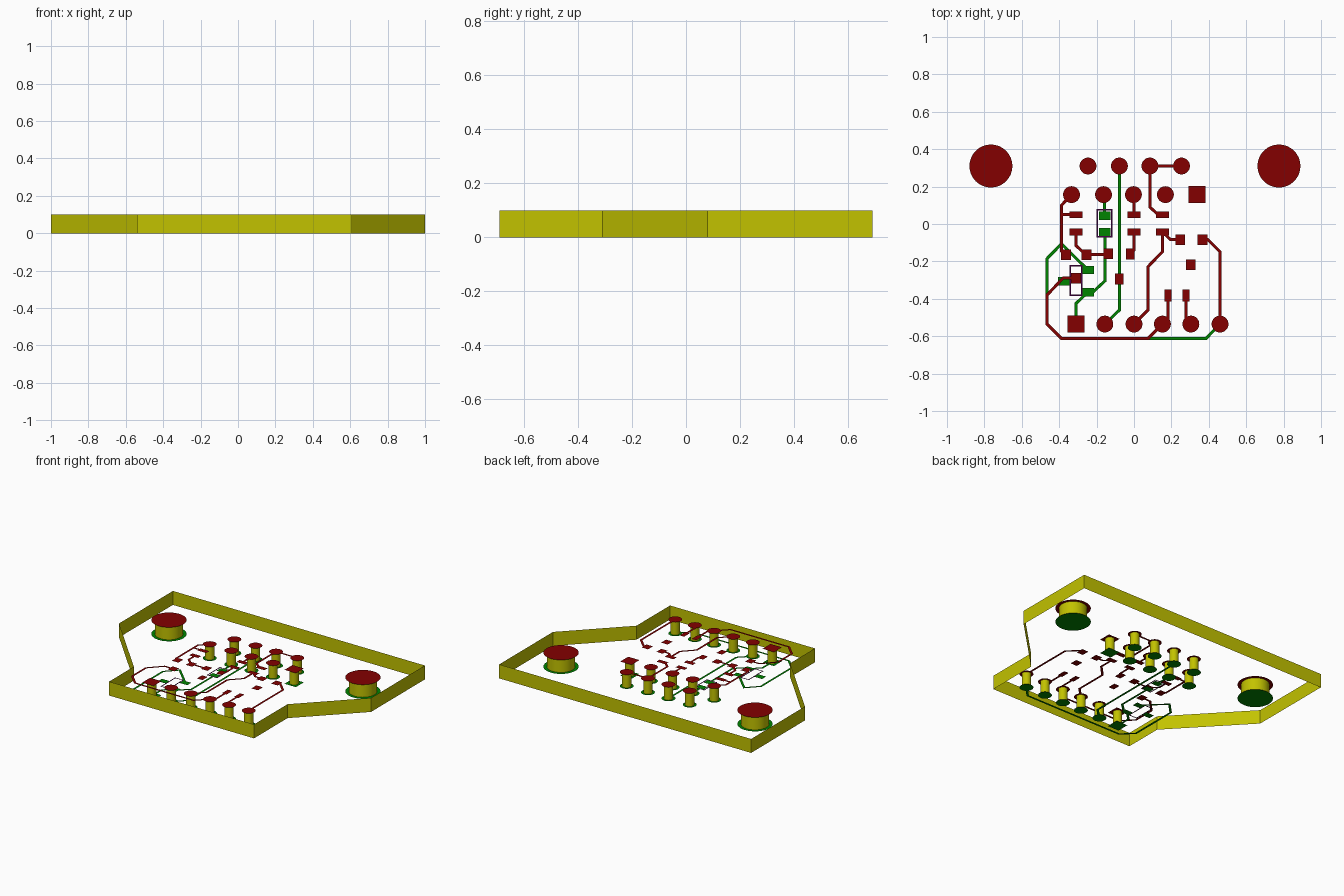
import bpy
import bmesh
import math
from mathutils import Vector

cube = bpy.data.objects.get("Cube")
if cube:
    bpy.data.objects.remove(cube, do_unlink=True)

TOP, BOTTOM = 0.1, 0.0
TRACE_WIDTH = 0.016
SMALL_PAD, SMALL_HOLE = 0.045, 0.03
LARGE_PAD, LARGE_HOLE = 0.115, 0.092


def material(name, color):
    mat = bpy.data.materials.new(name)
    mat.use_nodes = True
    rgba = (*color, 1)
    mat.diffuse_color = rgba
    mat.node_tree.nodes["Principled BSDF"].inputs["Base Color"].default_value = rgba
    return mat


RED = material("top copper red", (0.23, 0, 0))
GREEN = material("bottom copper green", (0, 0.23, 0))
YELLOW = material("board edge yellow", (0.54, 0.54, 0))
PURPLE = material("marking purple", (0.065, 0, 0.065))


def finish(name, bm, mat):
    """Turn a bmesh into a named object with one colour."""
    mesh = bpy.data.meshes.new(name)
    bm.to_mesh(mesh)
    bm.free()
    mesh.materials.append(mat)
    obj = bpy.data.objects.new(name, mesh)
    bpy.context.collection.objects.link(obj)
    return obj


def polygon(bm, points, z):
    """Flat face, turned down when it lies on the underside."""
    face = bm.faces.new([bm.verts.new((x, y, z)) for x, y in points])
    face.normal_update()
    if (face.normal.z > 0) != (z == TOP):
        face.normal_flip()


def rectangle(bm, x, y, w, h, z):
    w, h = w / 2, h / 2
    polygon(bm, [(x - w, y - h), (x + w, y - h), (x + w, y + h), (x - w, y + h)], z)


def circle(x, y, r, sides=32):
    steps = [math.tau * i / sides for i in range(sides)]
    return [(x + r * math.cos(a), y + r * math.sin(a)) for a in steps]


def band(bm, points, low, high):
    """Closed upright wall along a loop of points."""
    lower = [bm.verts.new((x, y, low)) for x, y in points]
    upper = [bm.verts.new((x, y, high)) for x, y in points]
    for i in range(len(points)):
        j = (i + 1) % len(points)
        bm.faces.new((lower[i], lower[j], upper[j], upper[i]))


def ribbon(bm, points, z, width=TRACE_WIDTH):
    """Flat mitred strip along a path."""
    pts = [Vector(p) for p in points]
    dirs = [(b - a).normalized() for a, b in zip(pts, pts[1:])]
    left, right = [], []
    for i, p in enumerate(pts):
        before, after = dirs[max(i - 1, 0)], dirs[min(i, len(dirs) - 1)]
        tangent = (before + after).normalized()
        side = Vector((-tangent.y, tangent.x)) * width / 2 / tangent.dot(after)
        left.append(p + side)
        right.append(p - side)
    for i in range(len(dirs)):
        polygon(bm, [right[i], right[i + 1], left[i + 1], left[i]], z)


# Board outline: a thin open wall
outline = [(-0.54, -0.69), (0.61, -0.69), (0.61, -0.31), (1, 0.08),
           (1, 0.69), (-1, 0.69), (-1, 0.08), (-0.54, -0.41)]
bm = bmesh.new()
band(bm, outline, BOTTOM, TOP)
finish("board_edge", bm, YELLOW)

# Pin rows: height, columns, and which column is square
BACK, MIDDLE, FRONT = 0.31, 0.157, -0.535
back_x = [-0.246, -0.078, 0.085, 0.254]
middle_x = [-0.334, -0.163, -0.003, 0.168, 0.336]
front_x = [-0.31, -0.156, 0, 0.152, 0.304, 0.46]
rows = [("back", BACK, back_x, None),
        ("middle", MIDDLE, middle_x, middle_x[-1]),
        ("front", FRONT, front_x, front_x[0])]


def plated_hole(name, x, y, pad, hole, square=False):
    for z, mat, side in ((TOP, RED, "top"), (BOTTOM, GREEN, "bottom")):
        bm = bmesh.new()
        if square:
            rectangle(bm, x, y, pad * 2, pad * 2, z)
        else:
            polygon(bm, circle(x, y, pad), z)
        finish(f"{name}_{side}_pad", bm, mat)
    bm = bmesh.new()
    band(bm, circle(x, y, hole), BOTTOM, TOP)
    for face in bm.faces:
        face.smooth = True
    finish(f"{name}_barrel", bm, YELLOW)


for row, y, columns, square in rows:
    for i, x in enumerate(columns):
        plated_hole(f"{row}_pin_{i + 1}", x, y, SMALL_PAD, SMALL_HOLE, x == square)
plated_hole("right_mounting_hole", -0.765, BACK, LARGE_PAD, LARGE_HOLE)
plated_hole("left_mounting_hole", 0.775, BACK, LARGE_PAD, LARGE_HOLE)

# Surface pads on the top side, grouped by size
wide_rows = (0.05, -0.043)
wide_x = [front_x[0], 0, front_x[3]]
bm = bmesh.new()
for x in wide_x:
    for y in wide_rows:
        rectangle(bm, x, y, 0.07, 0.036, TOP)
for x, y in [(-0.364, -0.165), (-0.254, -0.165), (-0.137, -0.16),
             (-0.31, -0.29), (0.248, -0.083), (0.366, -0.083), (0.304, -0.217)]:
    rectangle(bm, x, y, 0.052, 0.056, TOP)
for x, y in [(-0.02, -0.16), (-0.078, -0.294)]:
    rectangle(bm, x, y, 0.045, 0.058, TOP)
for x in (0.182, 0.278):
    rectangle(bm, x, -0.382, 0.036, 0.066, TOP)
finish("top_surface_pads", bm, RED)

# Surface pads on the underside
bm = bmesh.new()
for x, y in [(-0.156, 0.045), (-0.156, -0.043), (-0.246, -0.246),
             (-0.246, -0.364), (-0.375, -0.305)]:
    rectangle(bm, x, y, 0.062, 0.045, BOTTOM)
finish("bottom_surface_pads", bm, GREEN)

# Traces on the top side
upper, lower = wide_rows
top_traces = [
    [(back_x[2], BACK), (back_x[3], BACK)],
    [(back_x[2], BACK), (back_x[2], 0.09), (0.13, upper), (wide_x[2], upper)],
    [(middle_x[0], MIDDLE), (-0.388, 0.1), (-0.388, -0.145), (-0.364, -0.165)],
    [(-0.388, upper), (wide_x[0], upper)],
    [(wide_x[0], lower), (wide_x[0], -0.115), (-0.26, -0.163), (-0.137, -0.163)],
    [(0, MIDDLE), (0, upper)],
    [(0, lower), (0, -0.14), (-0.02, -0.16)],
    [(wide_x[2], lower), (0.195, -0.083), (0.248, -0.083)],
    [(wide_x[2], lower), (wide_x[2], -0.148), (0.075, -0.228), (0.075, -0.46), (0, FRONT)],
    [(0.366, -0.083), (0.395, -0.083), (0.46, -0.148), (0.46, FRONT)],
    [(0.182, -0.382), (0.182, -0.505), (front_x[3], FRONT)],
    [(0.278, -0.382), (0.278, -0.505), (front_x[4], FRONT)],
    [(-0.31, -0.29), (-0.38, -0.29), (-0.465, -0.38), (-0.465, FRONT),
     (-0.388, -0.612), (0.075, -0.612), (front_x[3], FRONT)],
]
# Traces on the underside
bottom_traces = [
    [(back_x[1], BACK), (back_x[1], -0.46), (front_x[1], FRONT)],
    [(-0.16, MIDDLE), (-0.156, upper)],
    [(-0.156, lower), (-0.156, -0.305), (-0.22, -0.364), (-0.246, -0.364),
     (-0.31, -0.425), (-0.31, FRONT)],
    [(-0.246, -0.246), (-0.388, -0.106), (-0.465, -0.185), (-0.465, FRONT),
     (-0.388, -0.612), (0.385, -0.612), (front_x[5], FRONT)],
]
for name, paths, z, mat in (("top_traces", top_traces, TOP, RED),
                            ("bottom_traces", bottom_traces, BOTTOM, GREEN)):
    bm = bmesh.new()
    for path in paths:
        ribbon(bm, path, z)
    finish(name, bm, mat)

# Printed part outlines on the underside
for name, x, y, w, h in (("resistor_marking", -0.158, 0.004, 0.076, 0.142),
                         ("chip_marking", -0.311, -0.302, 0.062, 0.16)):
    bm = bmesh.new()
    for s in (-1, 1):
        rectangle(bm, x + s * w / 2, y, 0.008, h + 0.008, 0.001)
        rectangle(bm, x, y + s * h / 2, w - 0.008, 0.008, 0.001)
    finish(name, bm, PURPLE)
